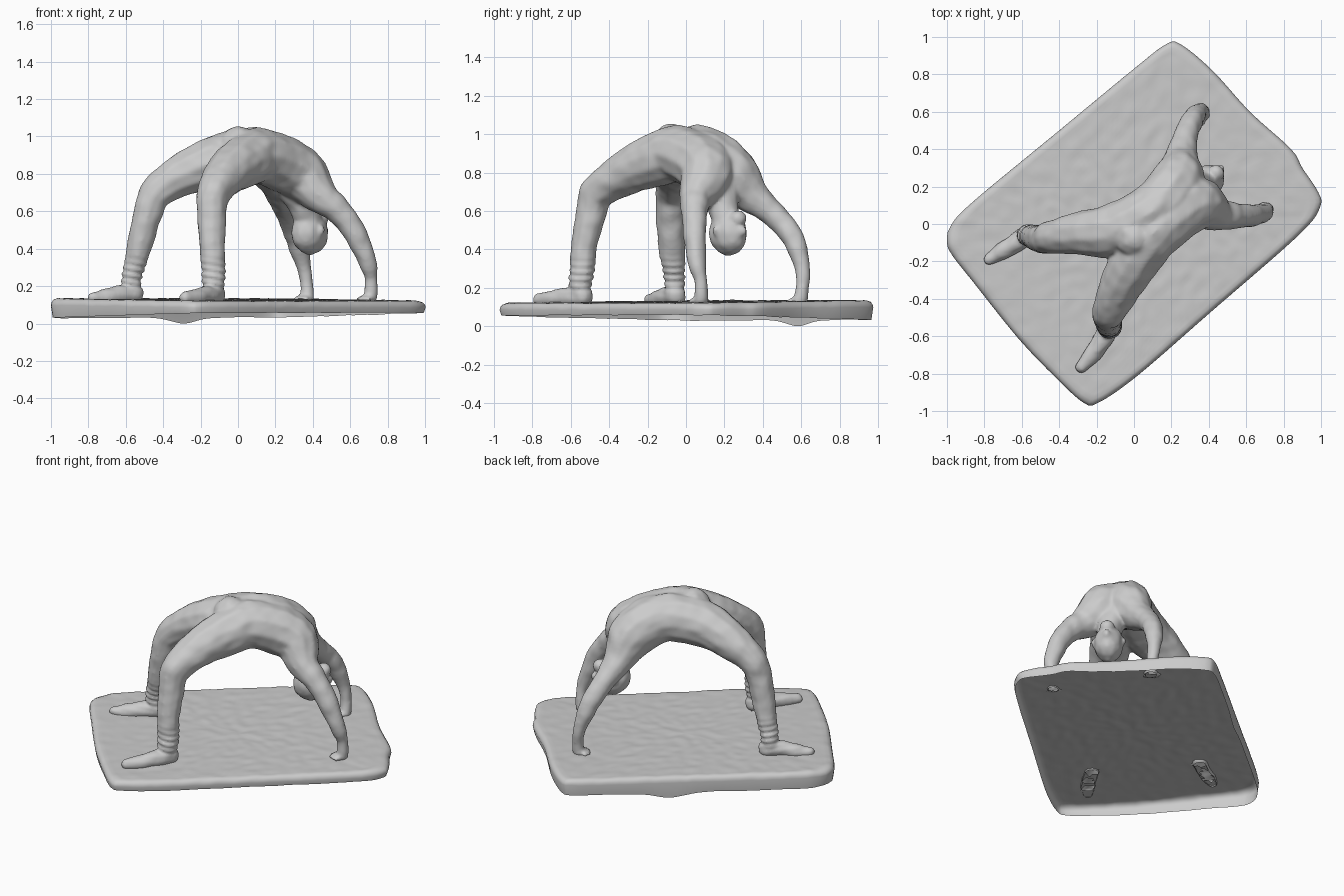
import bpy, bmesh, math
from mathutils import Vector, Matrix, noise

if "Cube" in bpy.data.objects:
    bpy.data.objects.remove(bpy.data.objects["Cube"])


def spline(points, step, closed=False):
    """Catmull-Rom samples through points of any dimension."""
    p = [Vector(q) for q in points]
    n = len(p)
    out = []
    for i in range(n if closed else n - 1):
        if closed:
            a, b, c, d = (p[(i + k) % n] for k in (-1, 0, 1, 2))
        else:
            a, b, c, d = p[max(i - 1, 0)], p[i], p[i + 1], p[min(i + 2, n - 1)]
        count = max(2, math.ceil((c - b).length / step))
        for j in range(count):
            t = j / count
            out.append(0.5 * (2 * b + (c - a) * t + (2 * a - 5 * b + 4 * c - d) * t * t
                              + (3 * b - a - 3 * c + d) * t ** 3))
    if not closed:
        out.append(p[-1])
    return out


def new_object(name, bm):
    mesh = bpy.data.meshes.new(name)
    bm.to_mesh(mesh)
    bm.free()
    obj = bpy.data.objects.new(name, mesh)
    bpy.context.collection.objects.link(obj)
    return obj


def blob(bm, centre, size, rot=0.0):
    m = Matrix.Translation(centre) @ Matrix.Rotation(rot, 4, 'Z') @ Matrix.Diagonal((*size, 1))
    bmesh.ops.create_icosphere(bm, subdivisions=2, radius=1, matrix=m)


def limb(bm, points):
    for x, y, z, r in spline(points, 0.014):
        blob(bm, (x, y, z), (r, r, r))


def mat_top(x, y):
    return 0.128 - 0.007 * x + 0.009 * y


# each side of the body runs foot-to-hand in one arch: x, y, z, radius
side_a = [(-.57, -.06, .17, .052), (-.572, -.06, .235, .053), (-.555, -.065, .30, .056),
          (-.525, -.075, .42, .068), (-.48, -.08, .60, .078), (-.437, -.07, .70, .088),
          (-.30, -.05, .795, .113), (-.10, -.03, .87, .143), (.11, .075, .895, .15),
          (.23, .22, .81, .145), (.25, .33, .69, .095), (.27, .45, .59, .066),
          (.31, .55, .47, .058), (.345, .60, .33, .044), (.362, .61, .25, .034),
          (.37, .60, .15, .034)]
side_b = [(-.13, -.55, .17, .054), (-.13, -.55, .235, .06), (-.132, -.54, .30, .064),
          (-.138, -.53, .42, .069), (-.14, -.49, .60, .08), (-.13, -.46, .70, .09),
          (-.055, -.30, .805, .118), (.04, -.14, .87, .143), (.13, -.02, .895, .15),
          (.32, .11, .81, .145), (.43, .06, .69, .095), (.53, .045, .61, .07),
          (.61, .045, .51, .062), (.685, .055, .35, .048), (.71, .075, .25, .034),
          (.71, .08, .15, .034)]
foot_a = [(-.56, -.055, .16, .055), (-.66, -.12, .15, .047), (-.72, -.155, .14, .042),
          (-.775, -.19, .137, .03)]
foot_b = [(-.125, -.54, .16, .056), (-.18, -.64, .15, .049), (-.225, -.70, .14, .044),
          (-.28, -.765, .137, .033)]
hands = [(.70, .075, -.5), (.362, .592, 1.0)]

# figure: arches, feet, neck and pelvis
bm = bmesh.new()
for chain in (side_a, side_b, foot_a, foot_b):
    limb(bm, chain)
limb(bm, [(.30, .18, .74, .10), (.345, .19, .64, .08), (.375, .21, .55, .075)])
blob(bm, (.0, -.07, .945), (.11, .11, .11))

# head with nose, chin and ears
face = Vector((.72, .69, 0))
side = Vector((-.69, .72, 0))
head = Vector((.385, .22, .485))
blob(bm, head, (.112, .088, .118), math.atan2(face.y, face.x))
blob(bm, head + face * .108 + Vector((0, 0, .01)), (.02, .02, .025))
blob(bm, head + face * .075 + Vector((0, 0, .075)), (.045, .045, .04))
for s in (-1, 1):
    blob(bm, head + side * .088 * s + Vector((0, 0, .015)), (.018, .018, .03))

# hands pressed flat on the mat, with spread fingers
for x, y, ang in hands:
    blob(bm, (x, y, .135), (.042, .042, .026), ang)
    for k in range(-2, 3):
        a = math.pi + 0.65 + k * 0.5
        dx, dy = math.cos(a), math.sin(a)
        limb(bm, [(x, y, .138, .016), (x + dx * .055, y + dy * .055, .132, .012)])

figure = new_object("figure", bm)
bpy.context.view_layer.objects.active = figure
figure.select_set(True)
fuse = figure.modifiers.new("fuse", 'REMESH')
fuse.mode = 'VOXEL'
fuse.voxel_size = 0.011
soft = figure.modifiers.new("soften", 'SMOOTH')
soft.factor = 0.5
soft.iterations = 6
for m in ("fuse", "soften"):
    bpy.ops.object.modifier_apply(modifier=m)

# cloth folds, then open the soles where they meet the mat
bm = bmesh.new()
bm.from_mesh(figure.data)
bm.normal_update()
moves = []
for v in bm.verts:
    d = 0.005 * noise.noise(v.co * 14) + 0.003
    cuff = math.exp(-((v.co.z - .26) / .07) ** 2) if v.co.x < 0 else 0
    d += 0.005 * cuff * math.sin(v.co.z * 170 + v.co.x * 30)
    moves.append((v, v.normal * d))
for v, d in moves:
    v.co += d
bmesh.ops.bisect_plane(bm, geom=bm.verts[:] + bm.edges[:] + bm.faces[:],
                       plane_co=(0, 0, .118), plane_no=(0, 0, 1), clear_inner=True)
bm.to_mesh(figure.data)
bm.free()

# mat: hollow slab, rounded outline swept inward as rings
outline = [(-1, -.10), (-.98, -.01), (-.86, .12), (-.40, .50), (.0, .83), (.17, .96), (.25, .96),
           (.42, .82), (.62, .60), (.84, .40), (.90, .30), (.985, .17), (.995, .09), (.88, -.06),
           (.40, -.48), (.02, -.81), (-.19, -.955), (-.27, -.955), (-.42, -.82), (-.62, -.61),
           (-.86, -.31), (-.97, -.17)]
rim = spline(outline, 0.035, True)
bm = bmesh.new()
rings = []
profile = [(k / 32 * .965, 0) for k in range(1, 33)] + [(.985, .008), (.996, .02), (1, .035)]
for s, drop in profile:
    ring = []
    for p in rim:
        x, y = p.x * s, p.y * s
        bump = 0.005 * noise.noise(Vector((x * 16, y * 16, 2)))
        ring.append(bm.verts.new((x, y, mat_top(x, y) - drop + bump)))
    rings.append(ring)
# lower edge, slightly ragged, sagging at one place on the back
ring = []
for p in rim:
    sag = 0.033 * math.exp(-((p.x + .3) ** 2 + (p.y - .6) ** 2) / .012)
    rough = 0.004 * noise.noise(Vector((p.x * 9, p.y * 9, 5)))
    z = .045 + .015 * p.x - .015 * p.y - sag + rough
    ring.append(bm.verts.new((p.x * .99, p.y * .99, max(z, 0))))
rings.append(ring)
n = len(rim)
centre = bm.verts.new((0, 0, mat_top(0, 0)))
for i in range(n):
    j = (i + 1) % n
    bm.faces.new((centre, rings[0][i], rings[0][j]))
    for a, b in zip(rings, rings[1:]):
        bm.faces.new((a[i], b[i], b[j], a[j]))
bmesh.ops.recalc_face_normals(bm, faces=bm.faces[:])
if centre.normal.z < 0 or centre.link_faces[0].normal.z < 0:
    bmesh.ops.reverse_faces(bm, faces=bm.faces[:])
# openings under feet and hands
contacts = [(p[0], p[1], .035) for p in foot_a[:3] + foot_b[:3]] + [(h[0], h[1], .028) for h in hands]
holes = []
for f in bm.faces:
    c = f.calc_center_median()
    if any(math.hypot(c.x - x, c.y - y) < r for x, y, r in contacts):
        holes.append(f)
bmesh.ops.delete(bm, geom=holes, context='FACES')
mat = new_object("mat", bm)

# rest the lowest point on the ground
low = min(v.co.z for v in mat.data.vertices)
for obj in (figure, mat):
    for v in obj.data.vertices:
        v.co.z -= low
    for poly in obj.data.polygons:
        poly.use_smooth = True
